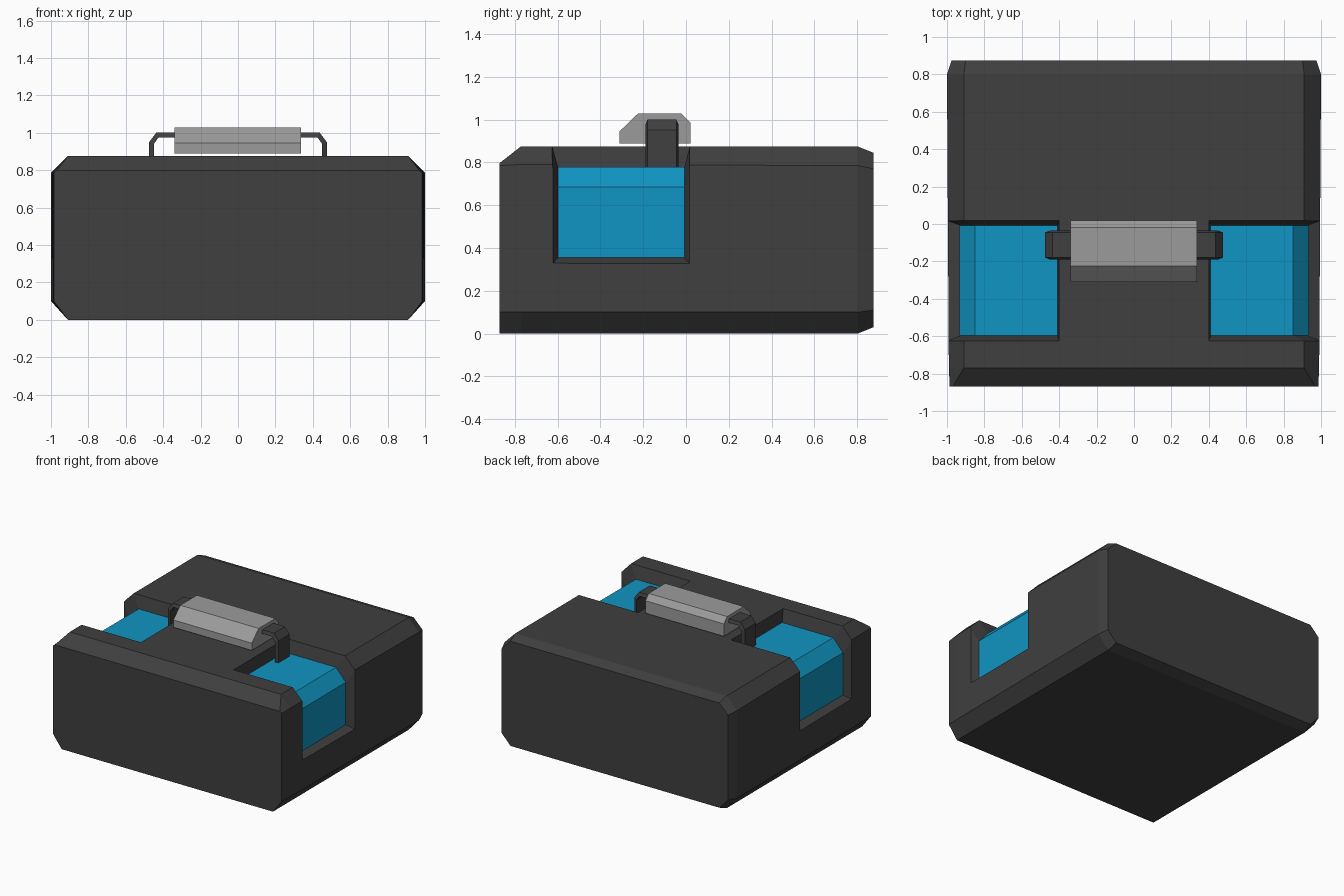
import bpy, bmesh

cube = bpy.data.objects.get("Cube")
if cube:
    bpy.data.objects.remove(cube, do_unlink=True)


def material(name, color):
    m = bpy.data.materials.new(name)
    m.use_nodes = True
    m.diffuse_color = (*color, 1)
    m.node_tree.nodes["Principled BSDF"].inputs["Base Color"].default_value = (*color, 1)
    return m


DARK = material("dark charcoal", (0.05, 0.05, 0.05))
BLUE = material("bright blue", (0.005, 0.3, 0.54))
GREY = material("light grey", (0.33, 0.33, 0.33))


def loft(name, rings, mat, closed=False):
    """Skin equal-length rings of points; cap the ends or close the loop."""
    bm = bmesh.new()
    vs = [[bm.verts.new(p) for p in ring] for ring in rings]
    n = len(rings[0])
    pairs = list(zip(vs, vs[1:])) + ([(vs[-1], vs[0])] if closed else [])
    for a, b in pairs:
        for i in range(n):
            j = (i + 1) % n
            bm.faces.new((a[i], a[j], b[j], b[i]))
    if not closed:
        bm.faces.new(vs[0])
        bm.faces.new(vs[-1])
    bmesh.ops.recalc_face_normals(bm, faces=bm.faces)
    mesh = bpy.data.meshes.new(name)
    bm.to_mesh(mesh)
    bm.free()
    mesh.materials.append(mat)
    ob = bpy.data.objects.new(name, mesh)
    bpy.context.collection.objects.link(ob)
    return ob


def body_ring(y, half):
    right = [(x, y, z) for x, z in half]
    return right + [(-x, y, z) for x, y, z in reversed(right)]


# Main case: chamfered sections from front to back
middle = [(0.91, 0), (1, 0.1), (1, 0.785), (0.91, 0.875)]
body = loft("case_body", [
    body_ring(-0.87, [(0.91, 0), (0.985, 0.1), (0.985, 0.785), (0.97, 0.797)]),
    body_ring(-0.77, [(0.91, 0), (0.99, 0.1), (0.99, 0.79), (0.91, 0.875)]),
    body_ring(0.8, middle),
    body_ring(0.875, [(0.9, 0.03), (0.975, 0.11), (0.975, 0.77), (0.9, 0.845)]),
], DARK)

# Recess outlines: panel level and case surface level, over the shoulder
floor = [(0.41, 0.775), (0.85, 0.775), (0.93, 0.68), (0.93, 0.355)]
surface = [(0.4, 0.875), (0.91, 0.875), (1, 0.785), (1, 0.325)]
beyond = [(s[0] + 0.4 * (s[0] - f[0]), s[1] + 0.4 * (s[1] - f[1]))
          for f, s in zip(floor, surface)]


def recess_rings(side, low, high, low_y, high_y):
    """Four-cornered cross-sections that follow the shoulder outline."""
    return [[(side * a[0], low_y[0], a[1]), (side * a[0], low_y[1], a[1]),
             (side * b[0], high_y[1], b[1]), (side * b[0], high_y[0], b[1])]
            for a, b in zip(low, high)]


inner = [(0.41, 0.7), (0.8, 0.7), (0.85, 0.65), (0.85, 0.355)]
panel_y = (-0.597, -0.008)
for side, label in ((1, "left"), (-1, "right")):
    cutter = loft(label + "_recess_cutter",
                  recess_rings(side, floor, beyond, panel_y, (-0.636, 0.028)), DARK)
    cutter.hide_render = True
    cutter.hide_set(True)
    mod = body.modifiers.new(label + "_recess", "BOOLEAN")
    mod.operation = "DIFFERENCE"
    mod.solver = "EXACT"
    mod.object = cutter
    # Coloured panel just proud of the recess floor
    raised = [(x + (0.004 if i > 1 else 0), z + (0.004 if i < 3 else 0))
              for i, (x, z) in enumerate(floor)]
    loft(label + "_blue_panel",
         recess_rings(side, inner, raised, panel_y, panel_y), BLUE)

# Apply the cuts and drop the cutters
bpy.context.view_layer.objects.active = body
for mod in list(body.modifiers):
    cutter = mod.object
    bpy.ops.object.modifier_apply(modifier=mod.name)
    bpy.data.objects.remove(cutter, do_unlink=True)

# Handle bracket: flat strap bent down into both panels
outer_path = [(0.475, 0.74), (0.475, 0.95), (0.437, 1.0)]
inner_path = [(0.45, 0.74), (0.45, 0.94), (0.425, 0.975)]


def mirrored(path):
    return path + [(-x, z) for x, z in reversed(path)]


strap = []
for (ox, oz), (ix, iz) in zip(mirrored(outer_path), mirrored(inner_path)):
    strap.append([(ox, -0.18, oz), (ox, -0.045, oz), (ix, -0.035, iz), (ix, -0.19, iz)])
loft("handle_bracket", strap, DARK)

# Grip: chamfered block around the bracket
grip = [(-0.31, 0.888), (-0.31, 0.945), (-0.225, 1.027),
        (-0.02, 1.027), (0.02, 0.985), (0.02, 0.888)]
loft("handle_grip", [[(x, y, z) for y, z in grip] for x in (-0.34, 0.336)], GREY)
